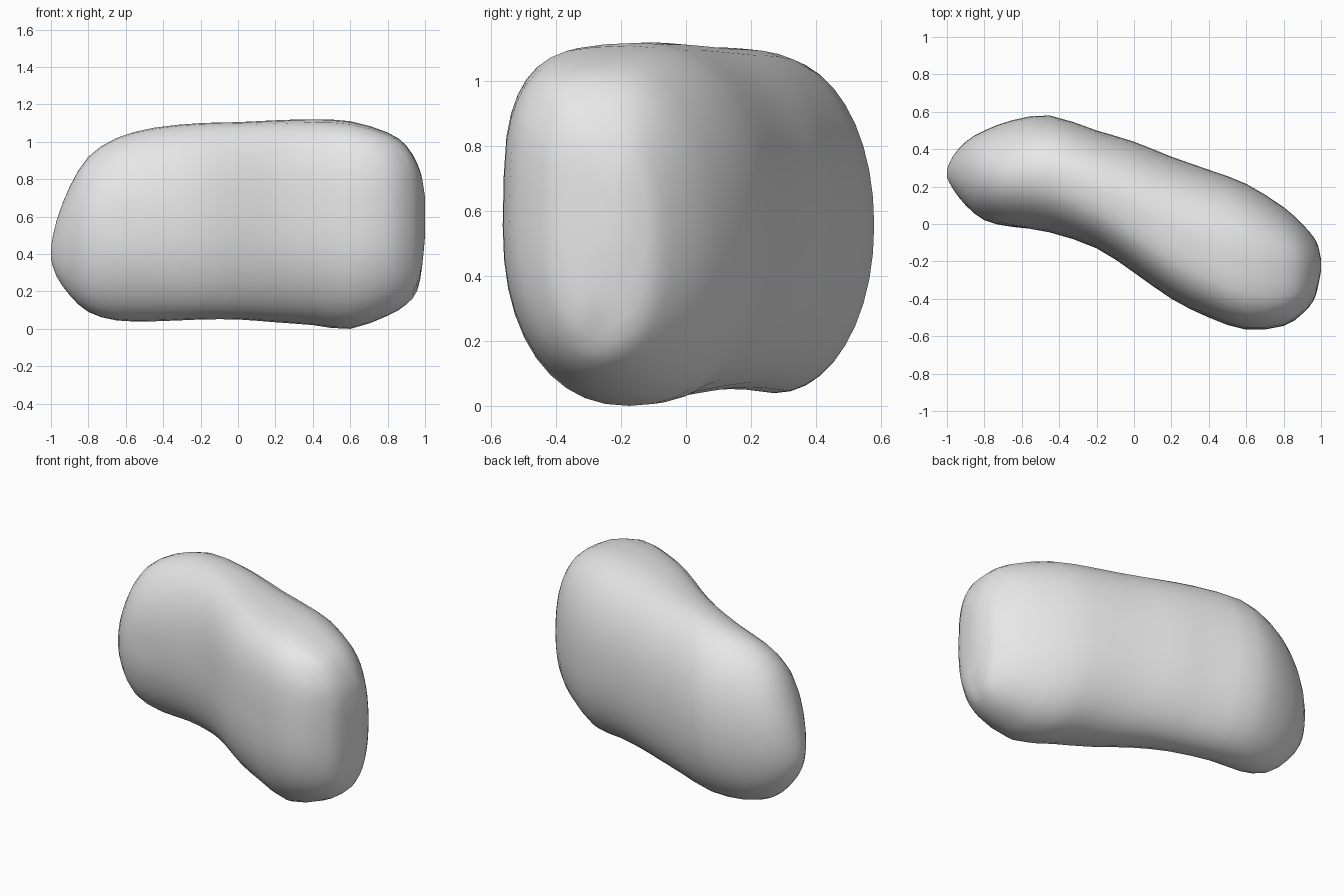
import bpy, bmesh
from math import cos, sin, pi, exp
from mathutils import Vector

cube = bpy.data.objects.get("Cube")
if cube:
    bpy.data.objects.remove(cube, do_unlink=True)

SIDES = 40      # points around each cross-section
STEPS = 2       # rings per pair of stations

# Stations along the body: x, front y, back y, bottom z, top z
STATIONS = [
    (-1, .25, .29, .37, .44),
    (-.97, .19, .36, .28, .58),
    (-.9, .1, .44, .18, .76),
    (-.8, .02, .5, .09, .92),
    (-.65, -.02, .555, .045, 1.02),
    (-.45, -.045, .58, .04, 1.075),
    (-.2, -.13, .5, .05, 1.1),
    (0, -.26, .44, .05, 1.105),
    (.2, -.4, .36, .035, 1.115),
    (.4, -.5, .29, .02, 1.12),
    (.6, -.565, .215, 0, 1.11),
    (.8, -.545, .09, .07, 1.05),
    (.9, -.48, 0, .13, .98),
    (.96, -.41, -.07, .2, .88),
    (.985, -.33, -.12, .34, .8),
    (1, -.25, -.19, .5, .7),
]


def spline(a, b, c, d, t):
    """Smooth curve from b to c."""
    return (b * 2 + (c - a) * t + (a * 2 - b * 5 + c * 4 - d) * t * t
            + (b * 3 - a - c * 3 + d) * t ** 3) / 2


def power(value, exponent):
    return abs(value) ** exponent * (1 if value >= 0 else -1)


def section(x, front, back, low, high):
    """Rounded section, squarer along the upper front of the left half."""
    points = []
    blend = min(max((x + .6) / 1.2, 0), 1)
    for i in range(SIDES):
        angle = 2 * pi * i / SIDES
        c, s = cos(angle), sin(angle)
        n = 2.05 + .2 * blend
        if c < 0 < s:
            n += 1.1 * blend * min(1, -4 * c * s)
        y = (front + back) / 2 + (back - front) / 2 * power(c, 2 / n)
        z = (low + high) / 2 + (high - low) / 2 * power(s, 2 / n)
        points.append(Vector((x, y, z)))
    return points


# Interpolated rings
rings = []
last = len(STATIONS) - 1
for k in range(last):
    near = [STATIONS[min(max(k + j, 0), last)] for j in (-1, 0, 1, 2)]
    for step in range(STEPS):
        rings.append([spline(*values, step / STEPS) for values in zip(*near)])
rings.append(STATIONS[last])

# Skin the rings and close both ends
bm = bmesh.new()
loops = [[bm.verts.new(p) for p in section(*ring)] for ring in rings]
for a, b in zip(loops, loops[1:]):
    for i in range(SIDES):
        j = (i + 1) % SIDES
        bm.faces.new((a[i], a[j], b[j], b[i]))
for loop in (loops[0], loops[-1]):
    tip = bm.verts.new(sum((v.co for v in loop), Vector()) / SIDES)
    for i in range(SIDES):
        bm.faces.new((loop[i], loop[(i + 1) % SIDES], tip))
bmesh.ops.recalc_face_normals(bm, faces=bm.faces[:])
bm.normal_update()

# Small dimples: place, radius, depth
DIMPLES = [((.87, -.47, .94), .035, .015), ((.96, -.28, .21), .05, .015),
           ((-.62, .0, .57), .08, .01)]
for place, radius, depth in DIMPLES:
    for v in bm.verts:
        distance = (v.co - Vector(place)).length / radius
        if distance < 3:
            v.co -= v.normal * depth * exp(-distance ** 2)

mesh = bpy.data.meshes.new("curved_cushion_body")
bm.to_mesh(mesh)
bm.free()
body = bpy.data.objects.new("curved_cushion_body", mesh)
bpy.context.collection.objects.link(body)

# Plain grey surface
grey = bpy.data.materials.new("plain_grey")
grey.use_nodes = True
colour = (.8, .8, .8, 1)
grey.diffuse_color = colour
grey.node_tree.nodes["Principled BSDF"].inputs["Base Color"].default_value = colour
mesh.materials.append(grey)

bpy.ops.object.select_all(action="DESELECT")
body.select_set(True)
bpy.context.view_layer.objects.active = body
bpy.ops.object.shade_smooth_by_angle(angle=pi / 3)
